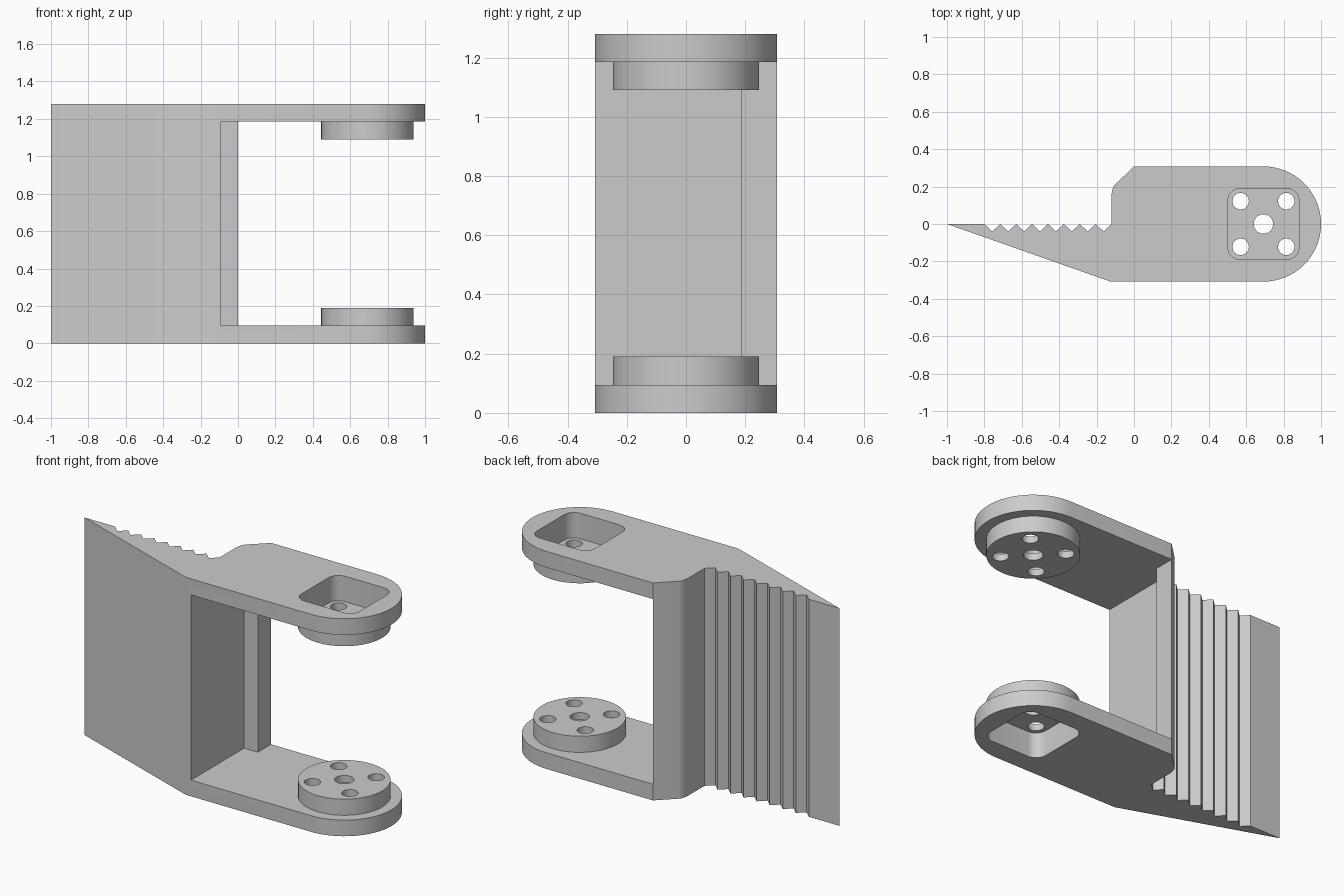
import bpy, bmesh
from math import sin, cos, pi, radians

cube = bpy.data.objects.get("Cube")
if cube:
    bpy.data.objects.remove(cube, do_unlink=True)

HEIGHT = 1.28
ARM = 0.095          # thickness of each arm
HUB_X = 0.692        # shared axis of arm ends, hubs and holes
HALF = 0.308         # half depth of the body

grey = bpy.data.materials.new("plain grey")
grey.use_nodes = True
grey.diffuse_color = (0.6, 0.6, 0.6, 1)
grey.node_tree.nodes["Principled BSDF"].inputs["Base Color"].default_value = (0.6, 0.6, 0.6, 1)


def arc(cx, cy, r, start, end, steps):
    angles = [radians(start + (end - start) * i / steps) for i in range(steps + 1)]
    return [(cx + r * cos(a), cy + r * sin(a)) for a in angles]


def circle(cx, cy, r, sides):
    return arc(cx, cy, r, 0, 360, sides)[:-1]


def prism(name, outline, z0, z1):
    """Extrude a flat outline straight up from z0 to z1."""
    bm = bmesh.new()
    base = bm.faces.new([bm.verts.new((x, y, z0)) for x, y in outline])
    grown = bmesh.ops.extrude_face_region(bm, geom=[base])["geom"]
    top = [v for v in grown if isinstance(v, bmesh.types.BMVert)]
    bmesh.ops.translate(bm, verts=top, vec=(0, 0, z1 - z0))
    bmesh.ops.recalc_face_normals(bm, faces=bm.faces)
    mesh = bpy.data.meshes.new(name)
    bm.to_mesh(mesh)
    bm.free()
    mesh.materials.append(grey)
    obj = bpy.data.objects.new(name, mesh)
    bpy.context.collection.objects.link(obj)
    return obj


def combine(target, tool, operation):
    """Apply a boolean and discard the tool."""
    bpy.context.view_layer.objects.active = target
    mod = target.modifiers.new("combine", "BOOLEAN")
    mod.operation = operation
    mod.solver = "EXACT"
    mod.object = tool
    bpy.ops.object.modifier_apply(modifier=mod.name)
    bpy.data.objects.remove(tool, do_unlink=True)


# Body outline: pointed grip, rounded arm end, chamfered back, row of teeth
outline = [(-1, 0), (-0.125, -HALF)]
outline += arc(HUB_X, 0, HALF, -90, 90, 32)
outline += [(0, HALF), (-0.1, 0.212)]
outline += [(-0.112, 0.196), (-0.12, 0.16), (-0.12, 0)]
PITCH = 0.085
for i in range(8):
    x = -0.12 - i * PITCH
    outline += [(x - PITCH / 2, -0.04), (x - PITCH, 0)]
bracket = prism("clevis_bracket", outline, 0, HEIGHT)

# Opening between the arms, leaving a web along the back
opening = [(-0.09, -0.5), (1.2, -0.5), (1.2, 0.5), (0, 0.5), (0, 0.185), (-0.09, 0.185)]
combine(bracket, prism("opening_cutter", opening, ARM, HEIGHT - ARM), "DIFFERENCE")

# Round hubs on the inner side of each arm, overlapping into the arm
for z0, z1 in ((0.05, 0.19), (HEIGHT - 0.19, HEIGHT - 0.05)):
    combine(bracket, prism("hub", circle(HUB_X, 0, 0.247, 64), z0, z1), "UNION")

# Rounded square pockets sunk from the outer faces
pocket = []
for k, (sx, sy) in enumerate(((1, 1), (-1, 1), (-1, -1), (1, -1))):
    pocket += arc(HUB_X + sx * 0.125, sy * 0.125, 0.065, 90 * k, 90 * k + 90, 8)
for z0, z1 in ((-0.1, 0.15), (HEIGHT - 0.15, HEIGHT + 0.1)):
    combine(bracket, prism("pocket_cutter", pocket, z0, z1), "DIFFERENCE")

# Centre bore and four screw holes
holes = [(0, 0, 0.052)]
holes += [(sx * 0.122, sy * 0.122, 0.044) for sx in (-1, 1) for sy in (-1, 1)]
for dx, dy, r in holes:
    cutter = prism("hole_cutter", circle(HUB_X + dx, dy, r, 32), -0.1, HEIGHT + 0.1)
    combine(bracket, cutter, "DIFFERENCE")

# Smooth the rounds, keep the edges crisp
bpy.ops.object.select_all(action="DESELECT")
bracket.select_set(True)
bpy.context.view_layer.objects.active = bracket
bpy.ops.object.shade_smooth_by_angle(angle=radians(28))
